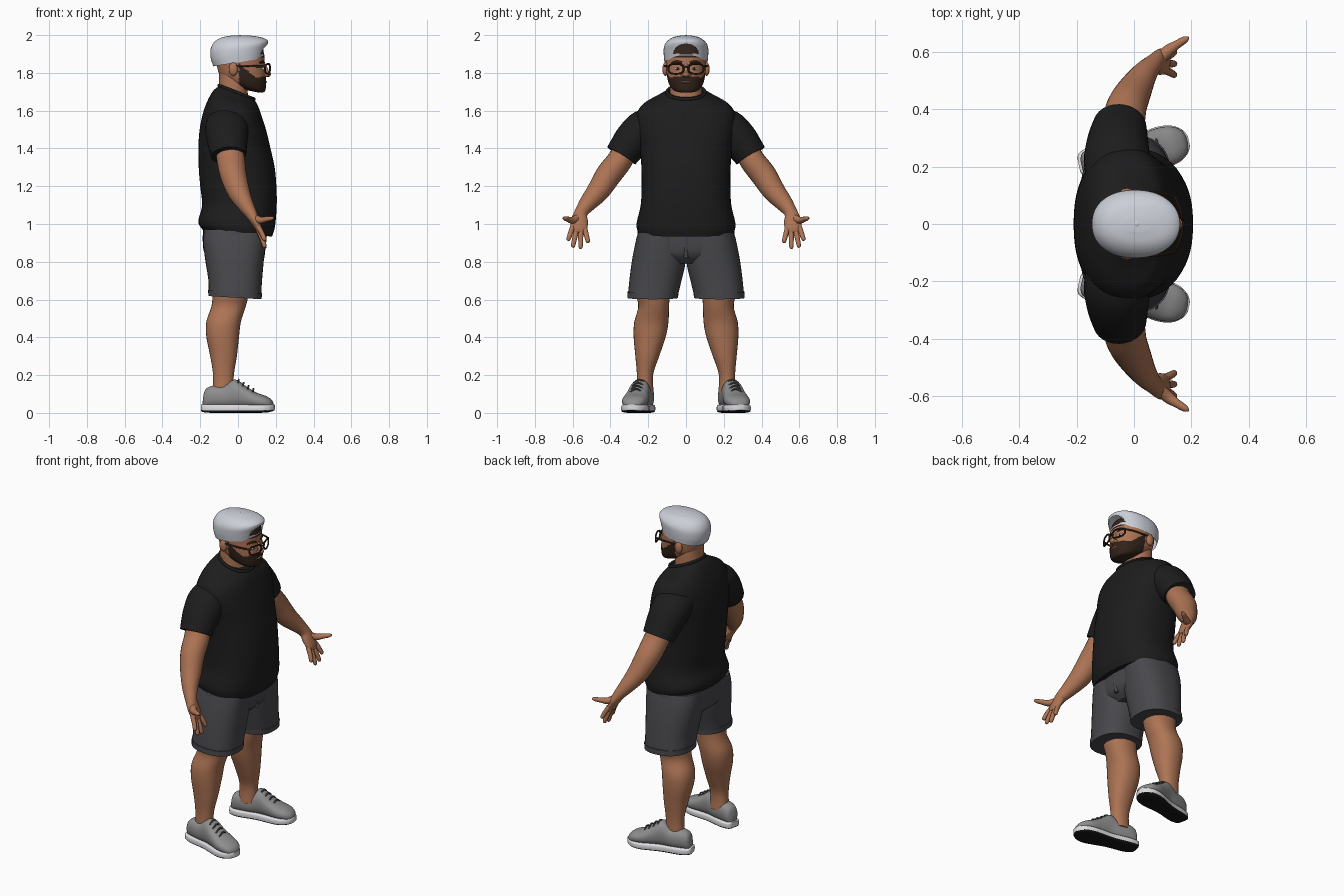
import bpy, bmesh, math
from mathutils import Vector


def material(name, r, g, b):
    m = bpy.data.materials.new(name)
    m.diffuse_color = (r, g, b, 1)
    return m


SKIN = material("skin", 0.42, 0.175, 0.09)
SHIRT = material("black cloth", 0.012, 0.012, 0.012)
SHORTS = material("charcoal cloth", 0.065, 0.065, 0.073)
CAP = material("pale grey cap", 0.6, 0.62, 0.68)
HAIR = material("dark brown hair", 0.03, 0.016, 0.01)
SHOE = material("grey mesh", 0.27, 0.27, 0.27)
WHITE = material("white", 0.72, 0.72, 0.74)
SOLE = material("black rubber", 0.008, 0.008, 0.008)
FRAME = material("brown frame", 0.045, 0.022, 0.012)
LACE = material("dark grey lace", 0.1, 0.1, 0.1)


def sides(mirror):
    return ((1, "_left"), (-1, "_right")) if mirror else ((1, ""),)


def finish(bm, name, mats):
    me = bpy.data.meshes.new(name)
    bm.to_mesh(me)
    bm.free()
    for m in mats:
        me.materials.append(m)
    bpy.context.collection.objects.link(bpy.data.objects.new(name, me))


def spline(secs, steps, closed=False):
    """Catmull-Rom interpolation of section tuples."""
    n, out = len(secs), []
    get = (lambda i: secs[i % n]) if closed else (lambda i: secs[min(max(i, 0), n - 1)])
    for i in range(n if closed else n - 1):
        for k in range(steps):
            t = k / steps
            out.append([0.5 * (2 * b + (c - a) * t + (2 * a - 5 * b + 4 * c - d) * t * t
                               + (3 * b - a - 3 * c + d) * t ** 3)
                        for a, b, c, d in zip(get(i - 1), get(i), get(i + 1), get(i + 2))])
    return out if closed else out + [list(secs[-1])]


def oval(n, p):
    for i in range(n):
        c, s = math.cos(math.tau * i / n), math.sin(math.tau * i / n)
        yield math.copysign(abs(c) ** (2 / p), c), math.copysign(abs(s) ** (2 / p), s)


def skin(name, rings, mats, closed=False, rule=None, mirror=False):
    for s, tag in sides(mirror):
        bm = bmesh.new()
        vs = [[bm.verts.new((p[0], s * p[1], p[2])) for p in r] for r in rings]
        n = len(vs[0])
        for i in range(len(vs) if closed else len(vs) - 1):
            a, b = vs[i], vs[(i + 1) % len(vs)]
            for j in range(n):
                k = (j + 1) % n
                bm.faces.new((a[j], a[k], b[k], b[j]))
        if not closed:
            bm.faces.new(vs[0])
            bm.faces.new(vs[-1])
        bmesh.ops.recalc_face_normals(bm, faces=bm.faces)
        if rule:
            gone = []
            for f in bm.faces:
                idx = rule(f.calc_center_median(), f.normal)
                if idx is None:
                    gone.append(f)
                else:
                    f.material_index = idx
            bmesh.ops.delete(bm, geom=gone, context='FACES')
        finish(bm, name + tag, mats)


def loft(name, secs, mats, n=40, steps=5, p=2.2, **kw):
    """Level sections: (z, x0, x1, y0, y1, forward tilt)."""
    rings = []
    for z, x0, x1, y0, y1, tilt in spline(secs, steps):
        a, b = (x1 - x0) / 2, (y1 - y0) / 2
        rings.append([((x0 + x1) / 2 + a * c, (y0 + y1) / 2 + b * s, z - tilt * a * c)
                      for c, s in oval(n, p)])
    skin(name, rings, mats, **kw)


def sym(secs):
    return [(z, x0, x1, -w, w, t) for z, x0, x1, w, t in secs]


def limb(name, secs, mats, n=16, steps=4, p=2, ref=(1, 0, 0), axis=None, closed=False, **kw):
    """Sections along a path: (x, y, z, half width, half thickness)."""
    pts, rings = spline(secs, steps, closed), []
    m = len(pts)
    for i, q in enumerate(pts):
        nxt = pts[(i + 1) % m] if closed else pts[min(i + 1, m - 1)]
        prv = pts[i - 1] if closed else pts[max(i - 1, 0)]
        t = Vector(axis or Vector(nxt[:3]) - Vector(prv[:3])).normalized()
        e1 = t.cross(Vector(ref)).normalized()
        e2 = e1.cross(t)
        rings.append([Vector(q[:3]) + e1 * (c * q[3]) + e2 * (s * q[4]) for c, s in oval(n, p)])
    skin(name, rings, mats, closed=closed, **kw)


def ball(name, c, r, mat, mirror=False):
    for s, tag in sides(mirror):
        bm = bmesh.new()
        bmesh.ops.create_uvsphere(bm, u_segments=20, v_segments=12, radius=1)
        for v in bm.verts:
            v.co = (c[0] + v.co.x * r[0], s * c[1] + v.co.y * r[1], c[2] + v.co.z * r[2])
        finish(bm, name + tag, [mat])


# T-shirt body, neckband and sleeves
loft("shirt_body", sym([
    (0.95, -0.185, 0.18, 0.252, 0.09), (1.0, -0.21, 0.196, 0.262, 0.06),
    (1.1, -0.19, 0.205, 0.24, 0), (1.2, -0.2, 0.203, 0.235, 0), (1.3, -0.208, 0.194, 0.236, 0),
    (1.4, -0.21, 0.172, 0.245, 0), (1.5, -0.203, 0.148, 0.262, 0), (1.58, -0.185, 0.125, 0.262, 0.05),
    (1.635, -0.16, 0.11, 0.225, 0.15), (1.672, -0.13, 0.1, 0.15, 0.3),
    (1.695, -0.1, 0.085, 0.102, 0.38)]), [SHIRT], n=56, p=2.4)
limb("shirt_neckband", [(-0.008 + 0.093 * c, 0.1 * s, 1.697 - 0.036 * c, 0.009, 0.009)
                        for c, s in oval(16, 2.2)], [SHIRT], n=10, ref=(0, 0, 1), closed=True)
limb("sleeve", [(-0.06, 0.13, 1.55, 0.07, 0.1), (-0.06, 0.215, 1.51, 0.1, 0.115),
                (-0.057, 0.28, 1.445, 0.1, 0.108), (-0.052, 0.325, 1.388, 0.09, 0.098),
                (-0.05, 0.342, 1.362, 0.088, 0.093)], [SHIRT], n=28, mirror=True)

# Arms with palms
limb("arm", [(-0.05, 0.31, 1.41, 0.065, 0.072), (-0.037, 0.352, 1.335, 0.067, 0.074),
             (-0.025, 0.41, 1.26, 0.068, 0.07), (0.002, 0.465, 1.175, 0.06, 0.06),
             (0.035, 0.52, 1.11, 0.046, 0.045), (0.066, 0.555, 1.06, 0.035, 0.033),
             (0.088, 0.564, 1.02, 0.045, 0.026), (0.108, 0.567, 0.98, 0.045, 0.019),
             (0.115, 0.567, 0.955, 0.034, 0.012)], [SKIN], n=24, mirror=True)
# Fingers fan out from the palm
fingers = [("index", 0.6, 0.985, 0.625, 0.912), ("middle", 0.58, 0.97, 0.6, 0.875),
           ("ring", 0.557, 0.965, 0.558, 0.868), ("little", 0.536, 0.975, 0.517, 0.9)]
for name, y0, z0, y1, z1 in fingers:
    limb(name + "_finger", [(0.108, y0, z0, 0.014, 0.014),
                            (0.128, y0 * 0.5 + y1 * 0.5, z0 * 0.5 + z1 * 0.5, 0.013, 0.013),
                            (0.14, y1 * 0.9 + y0 * 0.1, z1 * 0.9 + z0 * 0.1, 0.011, 0.011),
                            (0.142, y1, z1, 0.004, 0.004)], [SKIN], n=12, mirror=True)
limb("thumb", [(0.085, 0.57, 1.035, 0.02, 0.02), (0.115, 0.6, 1.02, 0.021, 0.019),
               (0.15, 0.625, 1.025, 0.015, 0.014), (0.178, 0.642, 1.03, 0.012, 0.011),
               (0.19, 0.65, 1.033, 0.004, 0.004)], [SKIN], n=12, ref=(0, 0, 1), mirror=True)

# Shorts: seat, two legs and turned hems
loft("shorts_seat", sym([(0.79, -0.12, 0.09, 0.12, 0), (0.84, -0.175, 0.135, 0.24, 0),
                         (0.92, -0.187, 0.148, 0.258, 0), (1.0, -0.18, 0.15, 0.25, 0)]), [SHORTS])
loft("shorts_leg", [(0.612, -0.155, 0.122, 0.045, 0.308, 0.06), (0.7, -0.157, 0.127, 0.024, 0.3, 0.03),
                    (0.8, -0.172, 0.136, 0.002, 0.287, 0), (0.9, -0.184, 0.146, 0.0, 0.268, 0),
                    (0.97, -0.18, 0.15, 0.0, 0.25, 0)], [SHORTS], p=2.4, mirror=True)
loft("shorts_hem", [(0.61, -0.157, 0.125, 0.042, 0.311, 0.06), (0.642, -0.158, 0.127, 0.039, 0.31, 0.06)],
     [SHORTS], steps=1, p=2.4, mirror=True)
loft("shorts_fly", [(0.82, 0.11, 0.14, -0.012, 0.012, 0), (0.94, 0.11, 0.153, -0.014, 0.014, 0)],
     [SHORTS], steps=1, n=16)

# Legs
loft("leg", [(0.1, -0.135, -0.025, 0.17, 0.262, 0), (0.2, -0.132, -0.022, 0.174, 0.26, 0),
             (0.3, -0.147, -0.006, 0.142, 0.268, 0), (0.4, -0.167, 0.005, 0.108, 0.277, 0),
             (0.48, -0.168, 0.015, 0.093, 0.274, 0), (0.56, -0.142, 0.04, 0.09, 0.253, 0),
             (0.62, -0.135, 0.055, 0.085, 0.262, 0), (0.7, -0.14, 0.07, 0.07, 0.27, 0)],
     [SKIN], n=32, mirror=True)


# Shoes: upper, two-colour sole and laces, toes turned out
def foot(x, z0, z1, w):
    return (x, 0.247 + 0.22 * x, (z0 + z1) / 2, w, (z1 - z0) / 2)


AXIS = (1, 0.22, 0)
limb("shoe_upper", [foot(x, 0.025, z, w) for x, z, w in (
    (-0.183, 0.08, 0.018), (-0.17, 0.125, 0.04), (-0.13, 0.145, 0.05), (-0.07, 0.145, 0.053),
    (-0.015, 0.177, 0.055), (0.045, 0.138, 0.062), (0.1, 0.106, 0.068), (0.145, 0.09, 0.061),
    (0.175, 0.07, 0.04), (0.186, 0.05, 0.014))],
    [SHOE], n=32, p=2.3, ref=(0, 0, 1), axis=AXIS, mirror=True)
limb("shoe_sole", [foot(x, 0 + lift, 0.045, w) for x, lift, w in (
    (-0.192, 0.012, 0.022), (-0.18, 0.004, 0.043), (-0.13, 0, 0.055), (-0.03, 0, 0.054),
    (0.05, 0, 0.066), (0.1, 0, 0.072), (0.145, 0.002, 0.065), (0.177, 0.008, 0.043),
    (0.191, 0.014, 0.018))], [WHITE, SOLE], n=32, p=4.5, ref=(0, 0, 1), axis=AXIS, mirror=True,
    rule=lambda c, n: 1 if c.z < 0.014 or n.z < -0.6 else 0)
for i in range(4):
    x, z = 0.0 + 0.026 * i, 0.176 - 0.016 * i
    y = 0.247 + 0.22 * x
    limb("shoe_lace_%d" % (i + 1), [(x, y - 0.032, z - 0.018, 0.004, 0.004), (x + 0.004, y, z, 0.005, 0.005),
                                    (x, y + 0.032, z - 0.018, 0.004, 0.004)], [LACE], n=8, mirror=True)

# Neck and head; beard, sideburns and hair are coloured by height and depth
loft("neck", sym([(1.6, -0.115, 0.06, 0.088, 0), (1.7, -0.104, 0.052, 0.086, 0.2),
                  (1.76, -0.1, 0.05, 0.084, 0.1), (1.82, -0.1, 0.04, 0.08, 0)]), [SKIN])


def face_colour(c, n):
    beard = c.x > 0.005 and c.z < 1.778 + 0.85 * max(0, 0.09 - c.x)
    return 1 if beard or c.z > 1.884 else 0


loft("head", sym([(1.705, 0.02, 0.108, 0.045, 0.2), (1.715, -0.02, 0.132, 0.068, 0.25),
                  (1.735, -0.065, 0.145, 0.086, 0.25), (1.765, -0.09, 0.149, 0.097, 0.15),
                  (1.8, -0.102, 0.146, 0.103, 0), (1.85, -0.114, 0.141, 0.107, 0),
                  (1.9, -0.118, 0.138, 0.107, 0), (1.94, -0.105, 0.125, 0.095, 0),
                  (1.965, -0.07, 0.09, 0.06, 0)]),
     [SKIN, HAIR], n=96, steps=8, rule=face_colour)
ball("ear", (-0.025, 0.109, 1.82), (0.024, 0.016, 0.036), SKIN, mirror=True)
limb("nose_bridge", [(0.135, 0, 1.845, 0.012, 0.01), (0.148, 0, 1.815, 0.013, 0.012),
                     (0.155, 0, 1.79, 0.016, 0.014)], [SKIN])
ball("nose_tip", (0.157, 0, 1.792), (0.017, 0.018, 0.014), SKIN)
ball("nostril", (0.148, 0.016, 1.788), (0.013, 0.011, 0.01), SKIN, mirror=True)
ball("lips", (0.141, 0, 1.752), (0.013, 0.03, 0.007), SKIN)
ball("eye", (0.131, 0.043, 1.822), (0.01, 0.016, 0.008), WHITE, mirror=True)
ball("pupil", (0.138, 0.043, 1.822), (0.005, 0.007, 0.007), HAIR, mirror=True)
limb("eyebrow", [(0.139, 0.02, 1.853, 0.006, 0.004), (0.132, 0.048, 1.859, 0.007, 0.004),
                 (0.115, 0.075, 1.853, 0.004, 0.004)], [HAIR], n=10, mirror=True)

# Glasses
limb("glasses_rim", [(0.169 - 3 * (0.053 + 0.04 * c) ** 2, 0.053 + 0.04 * c, 1.821 + 0.026 * s, 0.005, 0.005)
                     for c, s in oval(24, 2.8)], [FRAME], n=8, steps=2, closed=True, mirror=True)
limb("glasses_bridge", [(0.169, -0.016, 1.828, 0.004, 0.004), (0.172, 0, 1.832, 0.004, 0.004),
                        (0.169, 0.016, 1.828, 0.004, 0.004)], [FRAME], n=8)
limb("glasses_temple", [(0.143, 0.094, 1.834, 0.004, 0.006), (0.09, 0.108, 1.836, 0.004, 0.006),
                        (-0.02, 0.113, 1.838, 0.004, 0.005)], [FRAME], n=8, ref=(0, 0, 1), mirror=True)


# Cap worn backwards, with an arched gap above the strap
def cap_gap(c, n):
    arch = (c.y / 0.066) ** 2 + ((c.z - 1.9) / 0.052) ** 2 < 1
    return None if (c.x > 0.05 and c.z > 1.9 and arch) or n.z < -0.8 else 0


loft("cap", sym([(1.856, -0.13, 0.135, 0.114, -0.16), (1.9, -0.144, 0.147, 0.118, -0.16),
                 (1.94, -0.145, 0.158, 0.116, -0.1), (1.968, -0.125, 0.156, 0.099, -0.03),
                 (1.988, -0.085, 0.125, 0.07, 0), (1.998, -0.03, 0.06, 0.028, 0)]),
     [CAP], n=96, steps=10, rule=cap_gap)
ball("cap_button", (0.01, 0, 1.996), (0.01, 0.01, 0.004), CAP)

# Smooth shading, keeping hems and edges sharp
bpy.ops.object.select_all(action='SELECT')
bpy.context.view_layer.objects.active = bpy.context.selected_objects[0]
bpy.ops.object.shade_smooth_by_angle(angle=math.radians(40))
